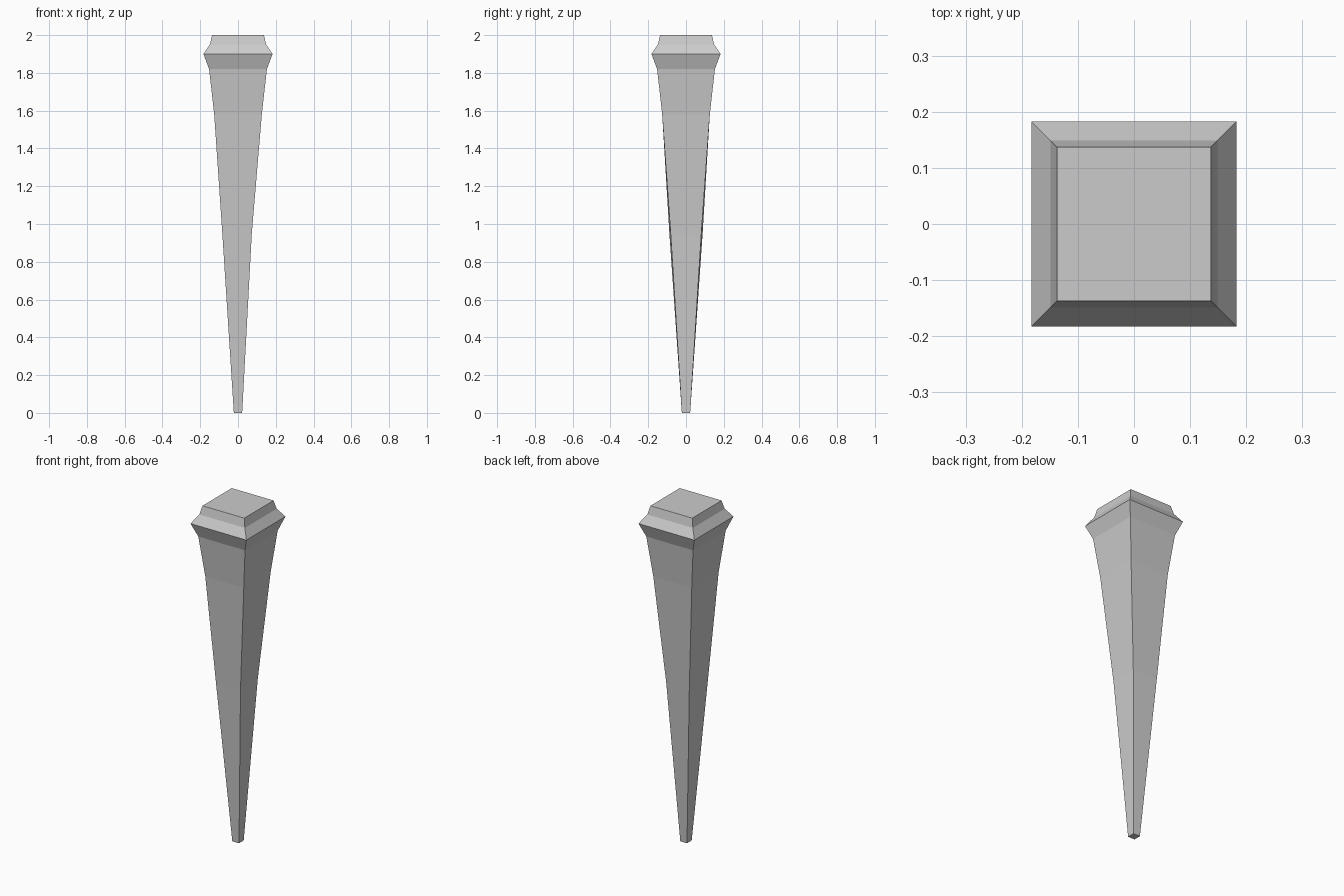
import bpy, bmesh

if "Cube" in bpy.data.objects:
    bpy.data.objects.remove(bpy.data.objects["Cube"])

# Rings of the square post: z, left x, right x, y half-width on left, y half-width on right
RINGS = [
    (0.00, -0.022, 0.022, 0.022, 0.022),   # foot
    (0.95, -0.083, 0.073, 0.088, 0.081),   # slightly uneven middle
    (1.58, -0.126, 0.126, 0.126, 0.126),   # upper taper
    (1.82, -0.153, 0.153, 0.153, 0.153),   # underside of the collar
    (1.90, -0.183, 0.183, 0.183, 0.183),   # widest edge
    (1.95, -0.149, 0.149, 0.149, 0.149),   # top of the collar
    (2.00, -0.137, 0.137, 0.137, 0.137),   # flat top
]

bm = bmesh.new()
loops = []
for z, xl, xr, yl, yr in RINGS:
    corners = [(xl, -yl, z), (xr, -yr, z), (xr, yr, z), (xl, yl, z)]
    loops.append([bm.verts.new(c) for c in corners])

# Side faces between neighbouring rings
for low, high in zip(loops, loops[1:]):
    for i in range(4):
        j = (i + 1) % 4
        bm.faces.new((low[i], low[j], high[j], high[i]))

# End caps
bm.faces.new(loops[0][::-1])
bm.faces.new(loops[-1])
bmesh.ops.recalc_face_normals(bm, faces=bm.faces[:])

mesh = bpy.data.meshes.new("tapered_post")
bm.to_mesh(mesh)
bm.free()
post = bpy.data.objects.new("tapered_post", mesh)
bpy.context.collection.objects.link(post)
